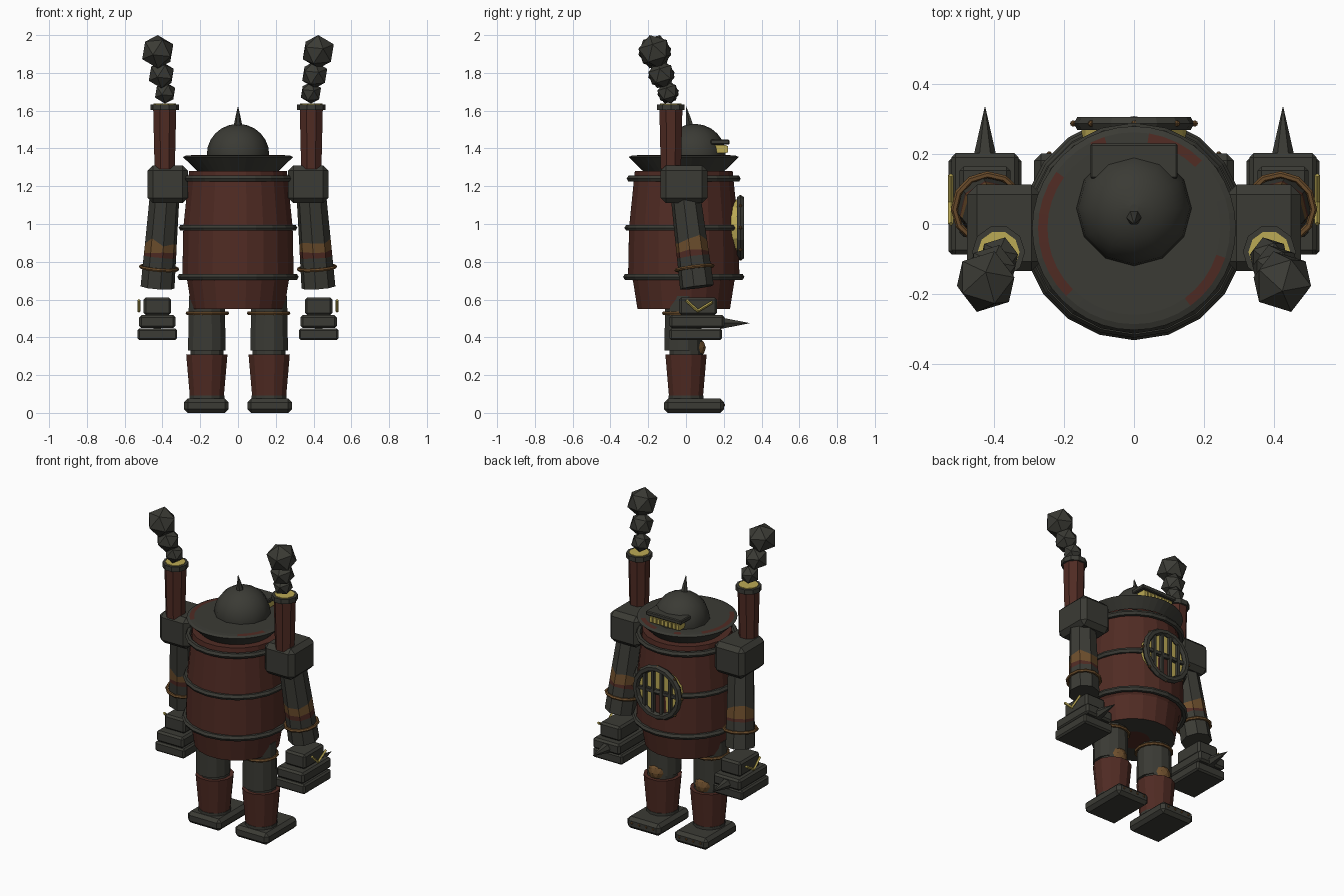
import bpy, bmesh, math, random
from mathutils import Vector, Matrix

if "Cube" in bpy.data.objects:
    bpy.data.objects.remove(bpy.data.objects["Cube"])

random.seed(4)


def material(name, rgb):
    m = bpy.data.materials.new(name)
    m.diffuse_color = (*rgb, 1)
    m.use_nodes = True
    m.node_tree.nodes["Principled BSDF"].inputs["Base Color"].default_value = m.diffuse_color
    return m


IRON = material("dark_iron", (0.043, 0.043, 0.035))
RED = material("oxide_red", (0.080, 0.024, 0.017))
RUST = material("bronze_rust", (0.150, 0.075, 0.025))
GLOW = material("furnace_yellow", (0.50, 0.40, 0.09))


def finish(name, bm, mats):
    bmesh.ops.recalc_face_normals(bm, faces=bm.faces)
    me = bpy.data.meshes.new(name)
    bm.to_mesh(me)
    bm.free()
    for m in mats:
        me.materials.append(m)
    ob = bpy.data.objects.new(name, me)
    bpy.context.collection.objects.link(ob)
    return ob


def loft(name, rings, n, mats, bands=None, turn=0.0, jag=None, rule=None):
    """Round part through (centre, radius) rings; bands = material index per band."""
    bm = bmesh.new()
    axis = (Vector(rings[-1][0]) - Vector(rings[0][0])).normalized()
    q = axis.to_track_quat('Z', 'Y')
    loops = []
    for i, (c, r) in enumerate(rings):
        amp = (jag or {}).get(i, 0)
        loop = []
        for k in range(n):
            a = 2 * math.pi * k / n + turn
            p = Vector((r * math.cos(a), r * math.sin(a), amp * random.uniform(-1, 1)))
            loop.append(bm.verts.new(Vector(c) + q @ p))
        loops.append(loop)
    for i in range(len(loops) - 1):
        for k in range(n):
            j = (k + 1) % n
            f = bm.faces.new((loops[i][k], loops[i][j], loops[i + 1][j], loops[i + 1][k]))
            f.material_index = rule(i, (k + 0.5) / n) if rule else (bands[i] if bands else 0)
    for loop, b in ((loops[0], 0), (loops[-1], -1)):
        bm.faces.new(loop).material_index = bands[b] if bands else 0
    return finish(name, bm, mats)


def lathe(name, profile, n, mats, cy=0.0, **kw):
    """Upright round part from (z, radius) points."""
    return loft(name, [((0, cy, z), r) for z, r in profile], n, mats, **kw)


def box(name, lo, hi, mat, bevel=0.0):
    bm = bmesh.new()
    lo, hi = Vector(lo), Vector(hi)
    bmesh.ops.create_cube(bm, size=1, matrix=Matrix.Translation((lo + hi) / 2)
                          @ Matrix.Diagonal((*(hi - lo), 1)))
    if bevel:
        bmesh.ops.bevel(bm, geom=bm.edges[:], offset=bevel, segments=1, affect='EDGES')
    return finish(name, bm, [mat])


def side_box(name, s, x, w, y0, y1, z0, z1, mat, bevel=0.0):
    return box(name, (s * x - w, y0, z0), (s * x + w, y1, z1), mat, bevel)


def ring(name, centre, radius, tube, n, mat, axis=(0, 0, 1), stretch=1.0, sides=6):
    """Torus around an axis."""
    bm = bmesh.new()
    q = Vector(axis).to_track_quat('Z', 'Y')
    grid = []
    for k in range(n):
        a = 2 * math.pi * k / n
        row = []
        for j in range(sides):
            b = 2 * math.pi * j / sides
            r = radius + tube * math.cos(b)
            p = Vector((r * math.cos(a), r * math.sin(a), stretch * tube * math.sin(b)))
            row.append(bm.verts.new(Vector(centre) + q @ p))
        grid.append(row)
    for k in range(n):
        for j in range(sides):
            k2, j2 = (k + 1) % n, (j + 1) % sides
            bm.faces.new((grid[k][j], grid[k2][j], grid[k2][j2], grid[k][j2]))
    return finish(name, bm, [mat])


def ball(name, centre, radius, mat, subdiv=1, rot=0.0):
    bm = bmesh.new()
    bmesh.ops.create_icosphere(bm, subdivisions=subdiv, radius=radius,
                               matrix=Matrix.Translation(centre) @ Matrix.Rotation(rot, 4, 'X'))
    return finish(name, bm, [mat])


# Barrel body with hoops
CY = -0.012
lathe("barrel_body", [(0.55, 0.10), (0.551, 0.248), (0.70, 0.272), (0.73, 0.298),
                      (0.98, 0.293), (1.28, 0.262)], 20, [RED, IRON], CY,
      rule=lambda i, t: 1 if i == 0 else 0, turn=0.16)
for z, r in ((0.72, 0.303), (0.98, 0.296), (1.24, 0.284)):
    ring("barrel_hoop", (0, CY, z), r, 0.018, 20, IRON)

# Flared collar with worn red patches on its rim
def worn(i, t):
    hit = t < 0.13 or t > 0.91 or 0.36 < t < 0.44 or 0.63 < t < 0.72 or 0.80 < t < 0.83
    return 1 if i == 2 and hit else 0

lathe("collar", [(1.28, 0.215), (1.355, 0.292), (1.362, 0.275), (1.364, 0.248), (1.364, 0.10)],
      40, [IRON, RED], CY, rule=worn)

# Domed head, spike and visor
dome = lathe("head_dome", [(1.35, 0.163)] + [(1.37 + 0.16 * math.sin(a), 0.165 * math.cos(a))
             for a in (0.0, 0.25, 0.5, 0.75, 1.0, 1.25, 1.5)], 12, [IRON], 0.045)
for p in dome.data.polygons:
    p.use_smooth = len(p.vertices) == 4
loft("head_spike", [((0, 0.022, 1.50), 0.026), ((0, 0.012, 1.56), 0.015), ((0, 0.0, 1.622), 0.001)], 6, [IRON])
box("visor_brow", (-0.125, 0.13, 1.42), (0.125, 0.23, 1.447), IRON, 0.005)
box("visor_glow", (-0.105, 0.13, 1.375), (0.105, 0.215, 1.418), GLOW)
for i in range(8):
    x = -0.0945 + i * 0.027
    box("visor_tooth", (x - 0.009, 0.20, 1.378), (x + 0.009, 0.222, 1.412), GLOW)

# Furnace hatch on the chest
HZ = 0.98
loft("hatch_glow", [((0, 0.23, HZ), 0.15), ((0, 0.277, HZ), 0.15)], 16, [GLOW])
ring("hatch_rim", (0, 0.288, HZ), 0.152, 0.021, 16, IRON, (0, 1, 0))
for x in (-0.09, -0.03, 0.03, 0.09):
    h = math.sqrt(0.15 ** 2 - x * x)
    box("hatch_bar", (x - 0.009, 0.276, HZ - h), (x + 0.009, 0.298, HZ + h), IRON)
box("hatch_crossbar", (-0.15, 0.276, HZ - 0.01), (0.15, 0.294, HZ + 0.01), IRON)
for k in range(8):
    a = k * math.pi / 4
    ball("hatch_rivet", (0.174 * math.cos(a), 0.288, HZ + 0.165 * math.sin(a)), 0.010, RUST)

for s in (-1, 1):
    # Shoulder, smokestack and smoke puffs
    side_box("shoulder", s, 0.372, 0.106, -0.135, 0.113, 1.11, 1.31, IRON, 0.028)
    loft("smokestack", [((s * 0.388, -0.08, 1.29), 0.058), ((s * 0.388, -0.08, 1.61), 0.066)], 8,
         [RED], turn=math.pi / 8)
    loft("stack_rim", [((s * 0.388, -0.08, 1.603), 0.076), ((s * 0.388, -0.08, 1.633), 0.076)], 10, [IRON])
    loft("stack_embers", [((s * 0.388, -0.08, 1.63), 0.06), ((s * 0.388, -0.08, 1.637), 0.06)], 10, [GLOW])
    for x, y, z, r in ((0.386, -0.095, 1.695), (0.406, -0.13, 1.79), (0.425, -0.165, 1.912)) and (
            (0.386, -0.095, 1.695, 0.060), (0.406, -0.13, 1.79, 0.074), (0.425, -0.165, 1.912, 0.092)):
        ball("smoke_puff", (s * x, y, z), r, IRON, 1, 0.3 * s)

    # Arm with a ragged rust band and bronze ring
    top, end = Vector((s * 0.39, 0.0, 1.13)), Vector((s * 0.426, 0.058, 0.665))
    ts = (0, 0.47, 0.60, 0.65, 0.84, 1)
    loft("arm", [(top.lerp(end, t), 0.08 + 0.011 * t) for t in ts], 8, [IRON, RUST, RED],
         bands=[0, 1, 2, 0, 0], jag={1: 0.02, 2: 0.012, 3: 0.004}, turn=math.pi / 8)
    ring("arm_ring", top.lerp(end, 0.78), 0.097, 0.010, 12, RUST, end - top)

    # Stepped fist with spike and outer mark
    side_box("fist_base", s, 0.427, 0.105, -0.087, 0.190, 0.385, 0.447, IRON, 0.010)
    side_box("fist_middle", s, 0.427, 0.096, -0.087, 0.203, 0.449, 0.518, IRON, 0.012)
    side_box("fist_top", s, 0.427, 0.073, -0.037, 0.165, 0.518, 0.610, IRON, 0.012)
    loft("fist_spike", [((s * 0.427, 0.18, 0.475), 0.036), ((s * 0.427, 0.335, 0.475), 0.001)], 6, [IRON])
    for a, b in (((0.0, 0.597), (0.065, 0.537)), ((0.058, 0.537), (0.14, 0.587))):
        loft("fist_mark", [((s * 0.525, *a), 0.008), ((s * 0.525, *b), 0.008)], 4, [GLOW])

    # Leg
    def leg(name, z0, r0, z1, r1, mat, y=0.0):
        loft(name, [((s * 0.165, y, z0), r0), ((s * 0.165, y, z1), r1)], 12, [mat], turn=math.pi / 12)

    leg("thigh", 0.33, 0.103, 0.62, 0.098, IRON, -0.015)
    ring("thigh_ring", (s * 0.162, -0.015, 0.528), 0.105, 0.010, 14, RUST)
    leg("knee", 0.29, 0.090, 0.335, 0.090, IRON)
    ball("knee_rust", (s * 0.165, 0.045, 0.345), 0.060, RUST, 2)
    leg("shin", 0.085, 0.093, 0.308, 0.113, RED)
    leg("ankle", 0.06, 0.096, 0.092, 0.096, IRON)

    # Foot with toe rivets
    side_box("foot", s, 0.168, 0.118, -0.116, 0.202, 0.0, 0.075, IRON, 0.020)
    for i in range(4):
        ball("toe_rivet", (s * 0.168 - 0.075 + 0.05 * i, 0.200, 0.042), 0.009, RUST)
